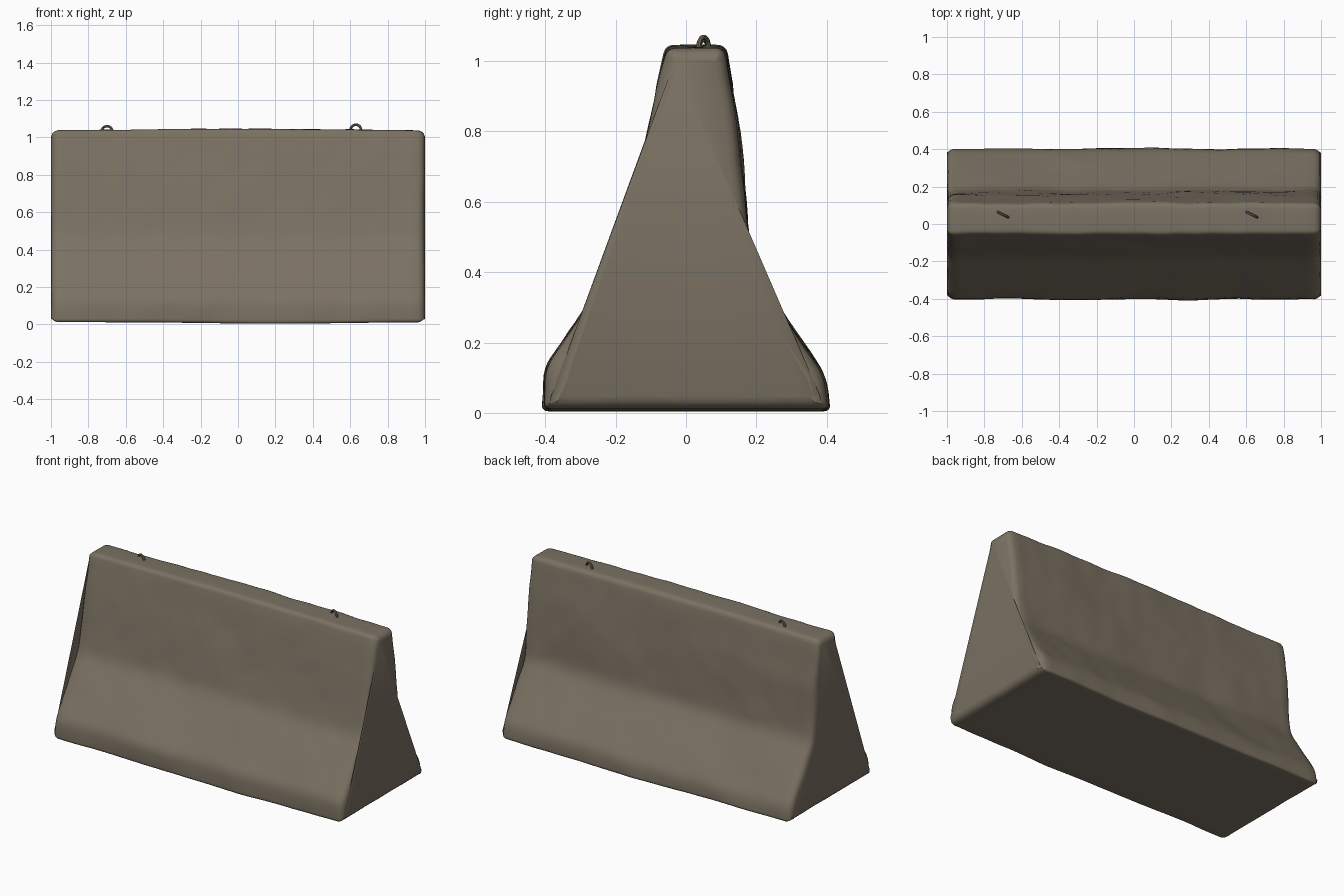
import bpy, bmesh, math
from mathutils import Vector, noise

if "Cube" in bpy.data.objects:
    bpy.data.objects.remove(bpy.data.objects["Cube"])


def material(name, color):
    m = bpy.data.materials.new(name)
    m.diffuse_color = (*color, 1)
    m.use_nodes = True
    m.node_tree.nodes["Principled BSDF"].inputs["Base Color"].default_value = m.diffuse_color
    return m


concrete = material("weathered_concrete", (0.195, 0.165, 0.122))

# Cross-section corners: y, z, rounding radius
CORNERS = [(-0.408, 0.012, 0.02), (-0.402, 0.13, 0.04), (-0.18, 0.46, 0.05),
           (-0.06, 1.038, 0.025), (0.115, 1.038, 0.03), (0.16, 0.72, 0.08),
           (0.184, 0.43, 0.05), (0.398, 0.10, 0.04), (0.408, 0.012, 0.02)]


def rounded_profile(corners, step):
    """Round every corner, then divide the straight runs evenly."""
    n, pts = len(corners), []
    for i, (y, z, r) in enumerate(corners):
        c = Vector((y, z))
        a = c + (Vector(corners[i - 1][:2]) - c).normalized() * r
        b = c + (Vector(corners[(i + 1) % n][:2]) - c).normalized() * r
        for k in range(5):
            t = k / 4
            pts.append(a * (1 - t) ** 2 + c * 2 * t * (1 - t) + b * t * t)
    out = []
    for p, q in zip(pts, pts[1:] + pts[:1]):
        d = max(1, round((q - p).length / step))
        out += [p.lerp(q, k / d) for k in range(d)]
    return out


def inset(profile, d):
    """Move each profile point inward along its normal."""
    n, out = len(profile), []
    for i, p in enumerate(profile):
        t = (profile[(i + 1) % n] - profile[i - 1]).normalized()
        out.append(p + Vector((t.y, -t.x)) * d)
    return out


# Barrier body: stations along x, with rounded ends
profile = rounded_profile(CORNERS, 0.045)
ends = [(1.0, 0.036), (0.994, 0.018), (0.983, 0.007), (0.965, 0.0)]
N = 48
stations = ([(-x, d) for x, d in ends]
            + [(-0.965 + 1.93 * i / N, 0.0) for i in range(1, N)]
            + list(reversed(ends)))
bm = bmesh.new()
rings = []
for x, d in stations:
    ring = []
    for p in inset(profile, d):
        y, z = p
        # Slight crown on top and sag underneath
        z += 0.008 * (1 - x * x) * (z > 0.9)
        z -= 0.008 * math.exp(-((x - 0.2) / 0.5) ** 2) * (z < 0.05)
        v = Vector((x, y, z))
        # Worn surface: broad dents plus finer roughness
        w = 0.008 * noise.noise(v * 3.2) + 0.004 * noise.noise(v * 9)
        y += w * (1 if y > 0 else -1) - 0.003 * (1 if y > 0 else -1)
        z += 0.5 * w * (z > 0.9)
        x2 = x
        if abs(x) > 0.96:
            x2 -= math.copysign(0.006 * abs(noise.noise(v * 4)), x)
        ring.append(bm.verts.new((x2, y, max(z, 0.0))))
    rings.append(ring)
n = len(profile)
for a, b in zip(rings, rings[1:]):
    for i in range(n):
        j = (i + 1) % n
        bm.faces.new((a[i], a[j], b[j], b[i]))
bm.faces.new(rings[0])
bm.faces.new(rings[-1])
bmesh.ops.recalc_face_normals(bm, faces=bm.faces[:])
mesh = bpy.data.meshes.new("barrier_body")
bm.to_mesh(mesh)
bm.free()
body = bpy.data.objects.new("barrier_body", mesh)
bpy.context.collection.objects.link(body)
mesh.materials.append(concrete)


def lifting_loop(name, x, y, top):
    """Bent steel bar set diagonally into the top."""
    curve = bpy.data.curves.new(name, 'CURVE')
    curve.dimensions = '3D'
    curve.bevel_depth = 0.007
    curve.bevel_resolution = 2
    path = [(-1, 1.0)] + [(-math.cos(math.pi * k / 10),
                           top - 0.035 + 0.028 * math.sin(math.pi * k / 10))
                          for k in range(11)] + [(1, 1.0)]
    s = curve.splines.new('POLY')
    s.points.add(len(path) - 1)
    for pt, (u, z) in zip(s.points, path):
        pt.co = (x + 0.028 * u, y - 0.014 * u, z, 1)
    curve.materials.append(concrete)
    ob = bpy.data.objects.new(name, curve)
    bpy.context.collection.objects.link(ob)
    return ob


loops = [lifting_loop("lifting_loop_left", -0.70, 0.05, 1.067),
         lifting_loop("lifting_loop_right", 0.63, 0.05, 1.075)]

# Smooth shading with crisp edges kept
bpy.ops.object.select_all(action='DESELECT')
for ob in [body] + loops:
    ob.select_set(True)
bpy.context.view_layer.objects.active = body
bpy.ops.object.convert(target='MESH')
bpy.ops.object.shade_smooth_by_angle(angle=math.radians(40))
